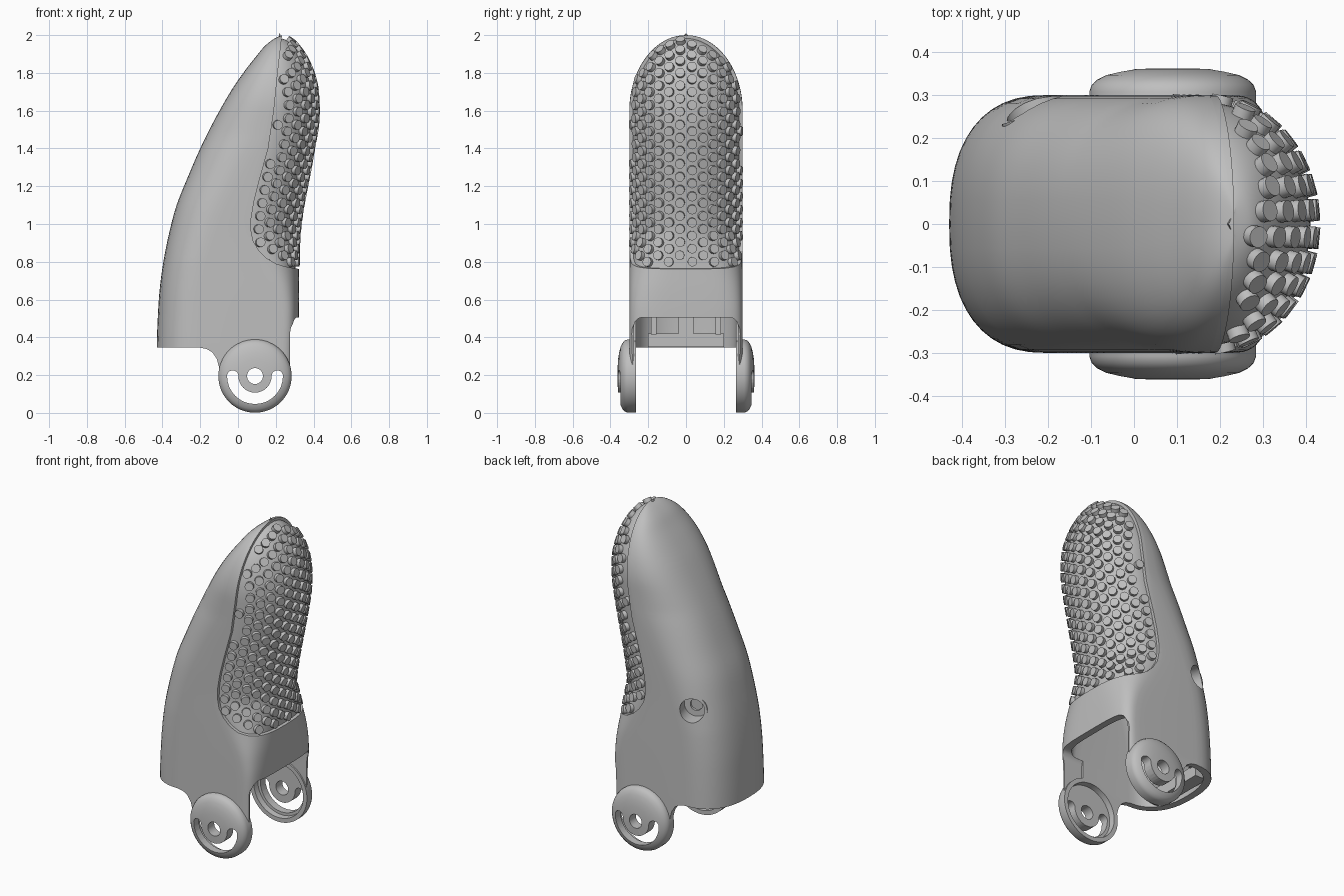
import bpy, bmesh, math
from mathutils import Vector, Matrix

cube = bpy.data.objects.get("Cube")
if cube:
    bpy.data.objects.remove(cube)

grey = bpy.data.materials.new("plain_grey")
grey.use_nodes = True
COLOUR = (0.52, 0.52, 0.52, 1)
grey.diffuse_color = COLOUR
grey.node_tree.nodes["Principled BSDF"].inputs["Base Color"].default_value = COLOUR


def finish(bm, name, helper=False):
    bmesh.ops.recalc_face_normals(bm, faces=bm.faces)
    mesh = bpy.data.meshes.new(name)
    bm.to_mesh(mesh)
    bm.free()
    ob = bpy.data.objects.new(name, mesh)
    bpy.context.collection.objects.link(ob)
    mesh.materials.append(grey)
    if helper:
        ob.hide_render = True
        ob.hide_set(True)
    return ob


def activate(ob):
    bpy.ops.object.select_all(action='DESELECT')
    ob.select_set(True)
    bpy.context.view_layer.objects.active = ob


def smooth(ob):
    activate(ob)
    bpy.ops.object.shade_smooth_by_angle(angle=math.radians(35))


def cut(ob, cutters):
    activate(ob)
    for c in cutters:
        m = ob.modifiers.new("cut", 'BOOLEAN')
        m.operation, m.solver, m.object = 'DIFFERENCE', 'EXACT', c
        bpy.ops.object.modifier_apply(modifier=m.name)


def prism(points, name):
    """Side profile (x, z) pushed through the full depth, used as a cutter."""
    bm = bmesh.new()
    near, far = ([bm.verts.new((x, y, z)) for x, z in points] for y in (-1, 1))
    bm.faces.new(near)
    bm.faces.new(far)
    for i in range(len(points)):
        bm.faces.new((near[i - 1], near[i], far[i], far[i - 1]))
    return finish(bm, name, True)


def box(centre, size, name, round_top=0, helper=False):
    """Box whose upper edges along x may be rounded."""
    bm = bmesh.new()
    bmesh.ops.create_cube(bm, size=1, matrix=Matrix.Translation(centre) @
                          Matrix.Diagonal((*size, 1)))
    if round_top:
        edges = [e for e in bm.edges if all(v.co.z > centre[2] for v in e.verts)
                 and abs(e.verts[0].co.x - e.verts[1].co.x) > .01]
        bmesh.ops.bevel(bm, geom=edges, offset=round_top, segments=6, profile=.5,
                        affect='EDGES')
    return finish(bm, name, helper)


def turned(profile, centre, axis, name, seg=64):
    """Closed (radius, height) profile turned about an axis it does not touch."""
    bm = bmesh.new()
    frame = Matrix.Translation(centre) @ Vector(axis).to_track_quat('Z', 'Y').to_matrix().to_4x4()
    rings = []
    for i in range(seg):
        a = math.tau * i / seg
        rings.append([bm.verts.new(frame @ Vector((r * math.cos(a), r * math.sin(a), h)))
                      for r, h in profile])
    for i in range(seg):
        p, q = rings[i - 1], rings[i]
        for j in range(len(profile)):
            bm.faces.new((p[j - 1], p[j], q[j], q[j - 1]))
    return finish(bm, name)


# Shell stations: height, front edge, back edge, start of back curve
STATIONS = [(.2, -.43, .312, .2), (.345, -.43, .315, .2), (.5, -.425, .322, .2),
            (.65, -.415, .324, .17), (.8, -.395, .323, .09), (.95, -.365, .328, .04),
            (1.1, -.325, .348, .06), (1.25, -.265, .377, .09), (1.4, -.2, .404, .13),
            (1.55, -.125, .427, .16), (1.7, -.04, .424, .18), (1.8, .028, .402, .19),
            (1.88, .09, .367, .2), (1.94, .14, .327, .21), (1.98, .19, .286, .22),
            (2, .235, .235, .235)]
LAST = len(STATIONS) - 1


def station(v):
    i = min(int(v), LAST - 1)
    f = v - i
    a, b, c, d = (STATIONS[min(max(i + k, 0), LAST)] for k in (-1, 0, 1, 2))
    return [q + .5 * f * (r - p + f * (2 * p - 5 * q + 4 * r - s + f * (3 * (q - r) + s - p)))
            for p, q, r, s in zip(a, b, c, d)]


def surface(v, phi):
    """Point on the shell; phi = 0 is the middle of the back."""
    z, xl, xr, xb = station(v)
    w = .3 * math.sqrt(max(0, 1 - (max(0, z - 1.6) / .4) ** 2))
    c, s = math.cos(phi), math.sin(phi)
    if c >= -1e-9:
        n = 2 + 2 * min(1, max(0, (.95 - z) / .4))
        start, depth = xb, xr - xb
    else:
        n = 2.45
        depth = -min(xb - xl, .23 + .12 * max(0, z - .8))
        start = xl - depth
    return Vector((start + depth * abs(c) ** (2 / n),
                   math.copysign(w * abs(s) ** (2 / n), s), z))


def normal(v, phi):
    e = .01
    n = (surface(v, phi + e) - surface(v, phi - e)).cross(
        surface(min(v + e, LAST), phi) - surface(v - e, phi))
    return n.normalized()


def hollow(v, phi):
    """Matching point on the cavity inside the shell."""
    p, s = surface(v, phi), station(v)
    mid = (s[1] + s[2]) / 2
    return Vector((mid + (p.x - mid) * .885, p.y * .885, p.z - .04))


def recessed(v, phi):
    return surface(v, phi) - normal(v, phi) * .018


def loft(point, v0, v1, rows, phis, closed, name, helper=False):
    bm = bmesh.new()
    grid = [[bm.verts.new(point(v0 + (v1 - v0) * i / rows, p)) for p in phis]
            for i in range(rows + 1)]
    for a, b in zip(grid, grid[1:]):
        for j in range(0 if closed else 1, len(phis)):
            bm.faces.new((a[j - 1], a[j], b[j], b[j - 1]))
    bmesh.ops.remove_doubles(bm, verts=bm.verts, dist=1e-5)
    if closed:
        bmesh.ops.holes_fill(bm, edges=[e for e in bm.edges if e.is_boundary], sides=0)
    return finish(bm, name, helper)


# Pad outline in side view, from its low back corner to the tip
PAD = [(.34, .76), (.3, .765), (.25, .775), (.2, .79), (.15, .82), (.11, .86), (.08, .91),
       (.068, .97), (.07, 1.03), (.085, 1.12), (.11, 1.22), (.16, 1.4), (.19, 1.6),
       (.21, 1.8), (.233, 2.0)]


def pad_edge(z):
    for (xa, za), (xb, zb) in zip(PAD, PAD[1:]):
        if za <= z <= zb:
            return xa + (xb - xa) * (z - za) / (zb - za)
    return 9


# Hollow shell: a solid loft with the cavity and openings taken out
half = math.pi / 2
phis = [-half + math.pi * i / 32 for i in range(33)] + \
       [half + .001 + (math.pi - .002) * i / 24 for i in range(25)]
shell = loft(surface, 0, LAST, 75, phis, True, "finger_shell")
cavity = loft(hollow, 0, LAST - 1, 56, phis, True, "cavity_cutter", True)

HINGE = Vector((.09, 0, .195))
front_cut = prism([(-1, -.5), (-1, .345), (-.2, .345), (-.165, .338), (-.135, .32),
                   (-.112, .285), (-.1, .24), (-.1, -.5)], "front_cutter")
back_cut = prism([(.275, -.5), (.275, .42), (.28, .45), (.295, .48), (.325, .507),
                  (1, .507), (1, -.5)], "back_cutter")
arch_cut = box((.25, 0, .2), (.2, .55, .61), "arch_cutter", .045, True)
pad_cut = prism(PAD + [(.233, 2.1), (1, 2.1), (1, .76)], "pad_cutter")
hub_cut = prism([(HINGE.x + .175 * math.cos(math.tau * i / 48),
                  HINGE.z + .175 * math.sin(math.tau * i / 48)) for i in range(48)], "hub_cutter")
HOLE, HOLE_AXIS = Vector((-.235, .285, .93)), Vector((-.3, 1, 0))
bm = bmesh.new()
bmesh.ops.create_cone(bm, cap_ends=True, segments=32, radius1=.07, radius2=.07, depth=.3,
                      matrix=Matrix.Translation(HOLE) @
                      HOLE_AXIS.to_track_quat('Z', 'Y').to_matrix().to_4x4())
hole_cut = finish(bm, "hole_cutter", True)
cut(shell, [cavity, front_cut, back_cut, arch_cut, pad_cut, hub_cut, hole_cut])
smooth(shell)

# Screw socket behind the side hole
smooth(turned([(.07, -.03), (.085, -.03), (.085, -.11), (.035, -.11), (.035, -.09),
               (.07, -.09)], HOLE, HOLE_AXIS, "screw_socket", 32))

# Recessed grip pad
back = [-half + math.pi * i / 40 for i in range(41)]
smooth(loft(recessed, 3, LAST, 60, back, False, "grip_pad"))

# Staggered round studs over the pad
bm = bmesh.new()
placed = []
v, row = 4.0, 0
while v < LAST - .15:
    for side in (1, -1):
        phi, travelled = 0, 0
        target = .03 if (row % 2 == 0) == (side == 1) else .09
        here = surface(v, 0)
        while phi < half:
            phi += .01
            there = surface(v, side * phi)
            travelled += (there - here).length
            here = there
            if travelled < target:
                continue
            target += .12
            n = normal(v, side * phi)
            if here.x < pad_edge(here.z) + .032 or here.z < .79:
                continue
            if any((here - p).length < .051 for p in placed):
                continue
            placed.append(here)
            rot = n.to_track_quat('Z', 'Y').to_matrix().to_4x4()
            bmesh.ops.create_cone(bm, cap_ends=True, segments=16, radius1=.025, radius2=.025,
                                  depth=.03, matrix=Matrix.Translation(here - n * .011) @ rot)
    # step a fixed distance up the back of the pad
    start = surface(v, 0)
    while v < LAST and (surface(v, 0) - start).length < .0345:
        v += .01
    row += 1
smooth(finish(bm, "grip_studs"))

# Hinge ears with a curved slot and a pivot hole
slot = []
for radius, mid, a0, a1 in ((.148, 0, 180, 360), (.03, .118, 0, 180),
                            (.088, 0, 360, 180), (.03, -.118, 0, 180)):
    for i in range(17):
        a = math.radians(a0 + (a1 - a0) * i / 16)
        p = (HINGE.x + mid + radius * math.cos(a), HINGE.z + radius * math.sin(a))
        if all(math.dist(p, q) > .004 for q in slot):
            slot.append(p)
slot_cut = prism(slot, "slot_cutter")
for side, name in ((1, "left_hinge_ear"), (-1, "right_hinge_ear")):
    ear = turned([(.042, .362), (.088, .36), (.125, .354), (.155, .346), (.175, .336),
                  (.188, .324), (.194, .308), (.194, .265), (.168, .265), (.165, .3), (.042, .3)],
                 HINGE, (0, side, 0), name)
    cut(ear, [slot_cut])
    smooth(ear)

# Inner ledge and ribs on the front wall
box((-.32, 0, .385), (.08, .4, .07), "inner_ledge")
box((-.33, 0, .46), (.1, .08, .09), "centre_rib")
for side, name in ((1, "left_rib"), (-1, "right_rib")):
    box((-.31, side * .17, .46), (.08, .03, .09), name)
